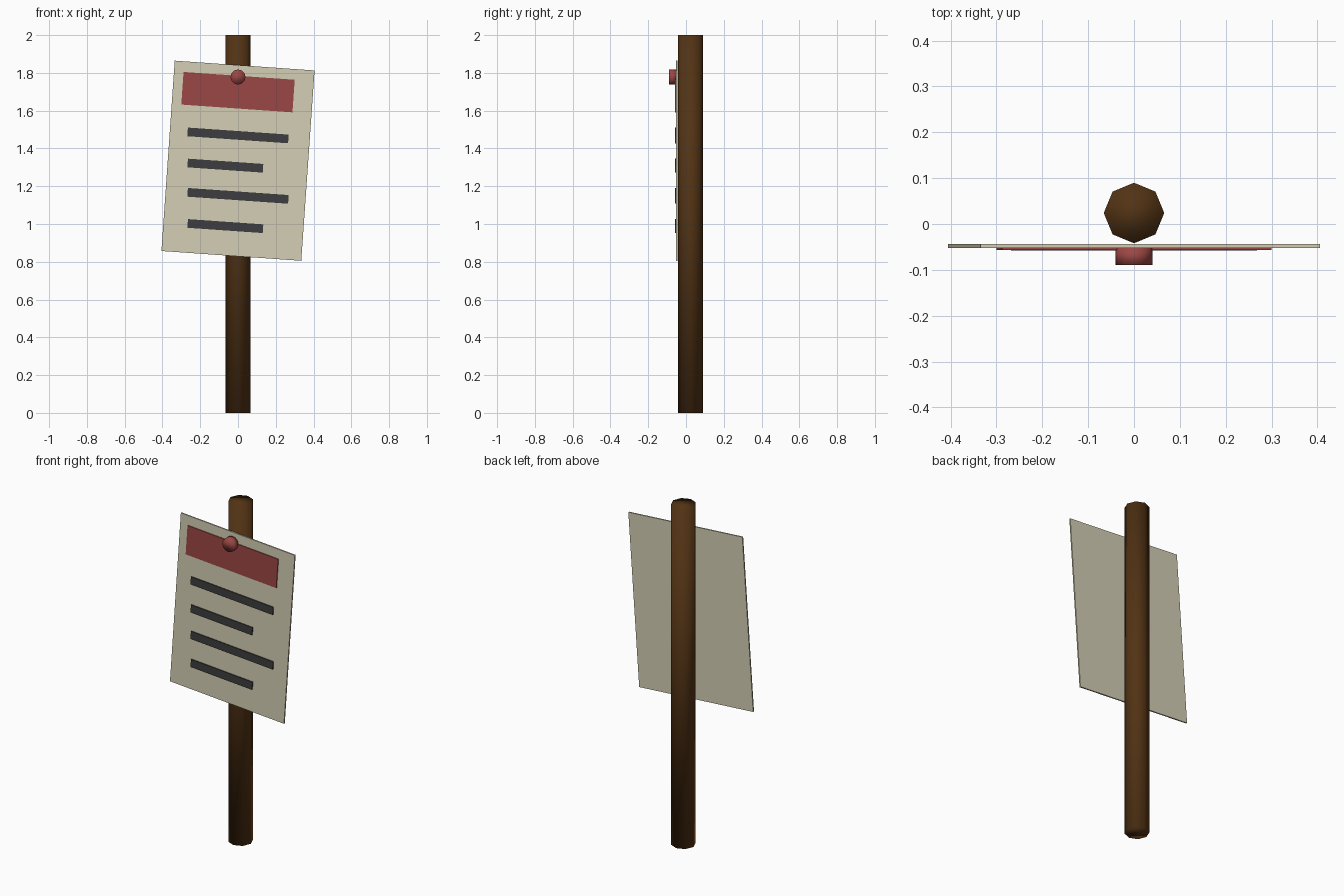
import bpy
import math

if "Cube" in bpy.data.objects:
    bpy.data.objects.remove(bpy.data.objects["Cube"])

TILT = math.radians(4)  # clockwise lean of the notice


def material(name, rgb):
    m = bpy.data.materials.new(name)
    m.diffuse_color = (*rgb, 1)
    m.use_nodes = True
    m.node_tree.nodes["Principled BSDF"].inputs["Base Color"].default_value = m.diffuse_color
    return m


WOOD = material("dark brown wood", (0.085, 0.033, 0.007))
PAPER = material("cream paper", (0.66, 0.62, 0.46))
RED = material("faded red", (0.33, 0.063, 0.058))
INK = material("charcoal ink", (0.047, 0.047, 0.05))


def finish(name, mat):
    ob = bpy.context.object
    ob.name = name
    ob.data.materials.append(mat)
    return ob


def sheet(name, x, z, width, height, front, back, mat):
    """Thin tilted plate facing -y."""
    bpy.ops.mesh.primitive_cube_add(size=1, location=(x, (front + back) / 2, z),
                                    rotation=(0, TILT, 0))
    ob = finish(name, mat)
    ob.scale = (width, back - front, height)


def rod(name, sides, radius, depth, location, rotation, mat):
    bpy.ops.mesh.primitive_cylinder_add(vertices=sides, radius=radius, depth=depth,
                                        location=location, rotation=rotation)
    finish(name, mat)
    bpy.ops.object.shade_smooth()


# Eight-sided post
rod("post", 8, 0.066, 2.0, (0, 0.024, 1.0), (0, 0, 0), WOOD)

# Notice sheet with its heading panel
sheet("paper", 0, 1.335, 0.742, 1.01, -0.052, -0.044, PAPER)
sheet("heading_panel", 0, 1.698, 0.59, 0.173, -0.057, -0.050, RED)

# Alternating long and short lines of writing
for i in range(4):
    short = i % 2
    sheet(f"writing_line_{i + 1}", -0.067 * short, 1.469 - 0.16 * i,
          0.40 if short else 0.535, 0.046, -0.058, -0.050, INK)

# Pin holding the sheet to the post
rod("pin", 12, 0.04, 0.038, (0, -0.070, 1.778), (math.pi / 2, 0, 0), RED)
